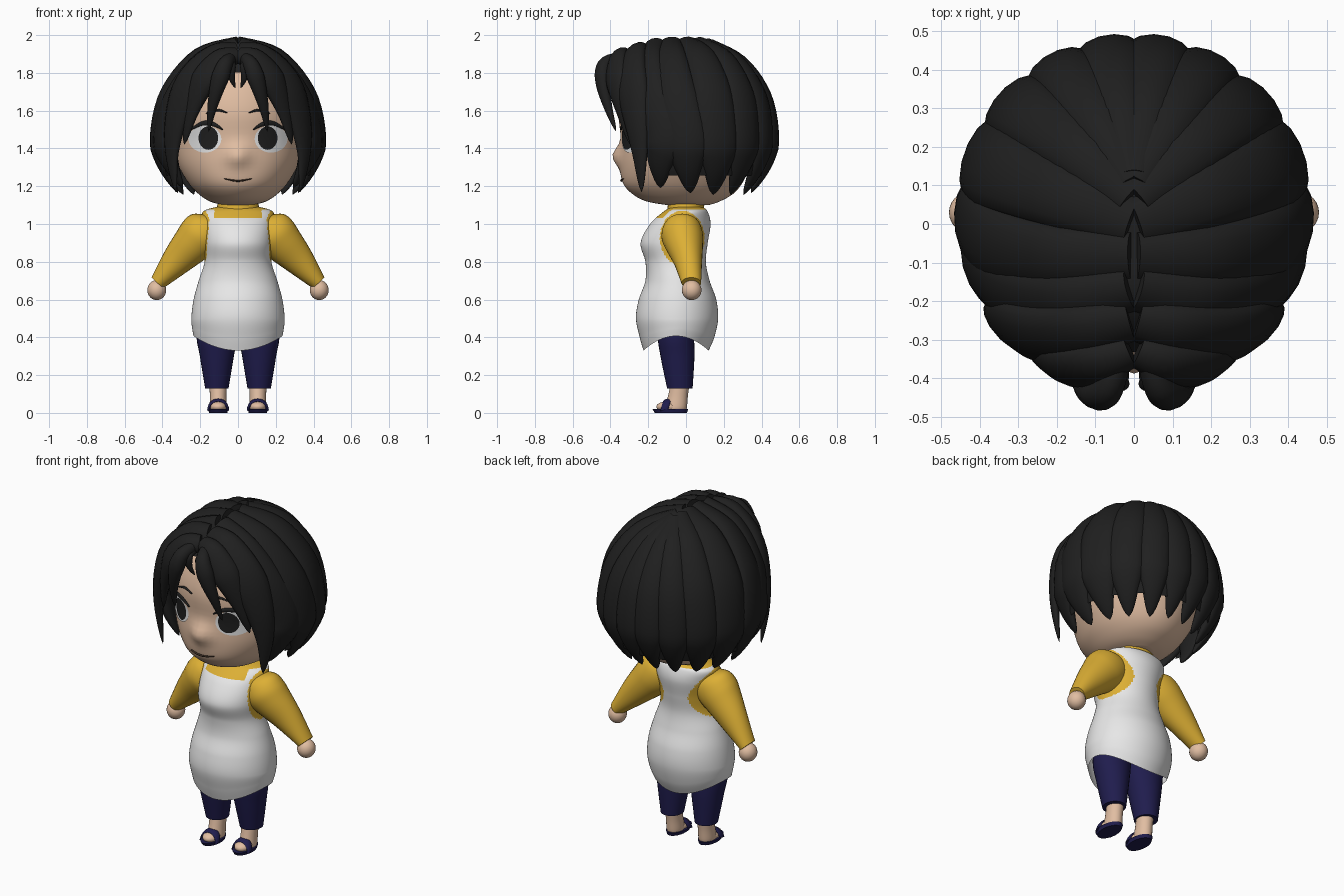
import bpy, bmesh, math
from mathutils import Vector as V
from mathutils.bvhtree import BVHTree

if "Cube" in bpy.data.objects:
    bpy.data.objects.remove(bpy.data.objects["Cube"])

def material(name, r, g, b):
    m = bpy.data.materials.new(name)
    m.diffuse_color = (r, g, b, 1)
    m.use_nodes = True
    m.node_tree.nodes["Principled BSDF"].inputs["Base Color"].default_value = m.diffuse_color
    return m

HAIR = material("hair_black", .014, .014, .014)
SKIN = material("skin", .75, .51, .36)
WHITE = material("apron_white", .8, .8, .8)
YELLOW = material("shirt_yellow", .72, .43, .035)
NAVY = material("navy", .014, .012, .075)
DARK = material("mouth_brown", .05, .03, .02)

def finish(name, bm, mats, rule=None):
    bmesh.ops.recalc_face_normals(bm, faces=bm.faces)
    if rule:
        for f in bm.faces:
            f.material_index = rule(f.calc_center_median())
    me = bpy.data.meshes.new(name)
    bm.to_mesh(me)
    bm.free()
    for m in mats:
        me.materials.append(m)
    me.shade_smooth()
    me.set_sharp_from_angle(angle=math.radians(55))
    ob = bpy.data.objects.new(name, me)
    bpy.context.collection.objects.link(ob)
    return ob

def smooth(rows, k):
    """Catmull-Rom interpolation of tuples."""
    out = []
    for i in range(len(rows) - 1):
        p = [rows[max(0, min(len(rows) - 1, i + j))] for j in (-1, 0, 1, 2)]
        for t in [s / k for s in range(k)]:
            out.append(tuple(.5 * (2*b + (c-a)*t + (2*a-5*b+4*c-d)*t*t + (3*b-a-3*c+d)*t**3)
                             for a, b, c, d in zip(*p)))
    return out + [tuple(rows[-1])]

def skin(name, sections, mats, n=20, caps=True, rule=None, warp=None):
    """Skin a tube over elliptical sections (centre, half axis a, half axis b)."""
    bm = bmesh.new()
    rings = []
    for c, a, b in sections:
        pts = [c + a*math.cos(2*math.pi*i/n) + b*math.sin(2*math.pi*i/n) for i in range(n)]
        rings.append([bm.verts.new(warp(p) if warp else p) for p in pts])
    for r0, r1 in zip(rings, rings[1:]):
        for i in range(n):
            bm.faces.new((r0[i], r0[(i+1) % n], r1[(i+1) % n], r1[i]))
    if caps:
        bm.faces.new(rings[0])
        bm.faces.new(rings[-1])
    return finish(name, bm, mats, rule)

def loft(name, rows, mats, k=5, x=0, **kw):
    """Upright body from rows (z, half width, front y, back y)."""
    secs = [(V((x, (f+b)/2, z)), V((w, 0, 0)), V((0, (b-f)/2, 0))) for z, w, f, b in smooth(rows, k)]
    return skin(name, secs, mats, **kw)

def ball(name, c, r, mat):
    bm = bmesh.new()
    bmesh.ops.create_uvsphere(bm, u_segments=24, v_segments=16, radius=1)
    for v in bm.verts:
        v.co = V([c[i] + v.co[i]*r[i] for i in range(3)])
    return finish(name, bm, [mat])

# Head, with the nose pulled out of its surface
def nose(p):
    d = (p.x/.06)**2 + ((p.z-1.36)/.055)**2
    return p + V((0, -.042*math.exp(-d), 0)) if p.y < 0 else p

head = loft("head", [(1.10, .08, -.10, .12), (1.12, .15, -.21, .18), (1.16, .21, -.285, .25),
                     (1.22, .265, -.335, .30), (1.32, .32, -.348, .34), (1.45, .35, -.345, .38),
                     (1.6, .36, -.355, .39), (1.75, .33, -.31, .36), (1.85, .25, -.22, .28),
                     (1.92, .10, -.09, .12)], [SKIN], n=72, warp=nose)
tree = BVHTree.FromPolygons([v.co for v in head.data.vertices],
                            [p.vertices for p in head.data.polygons])

def on_face(x, z, off):
    hit = tree.ray_cast(V((x, -1, z)), V((0, 1, 0)))[0]
    return V((x, hit.y - off, z))

def disc(name, cx, cz, rx, rz, off, mat, n=28):
    """Thin, slightly domed oval plate following the face."""
    bm = bmesh.new()
    rings = [[bm.verts.new(on_face(cx + rx*r/4*math.cos(2*math.pi*i/n),
                                   cz + rz*r/4*math.sin(2*math.pi*i/n), off))
              for i in range(n)] for r in (1, 2, 3, 4)]
    bm.faces.new(rings[0])
    for a, b in zip(rings, rings[1:]):
        for i in range(n):
            bm.faces.new((a[i], b[i], b[(i+1) % n], a[(i+1) % n]))
    ob = finish(name, bm, [mat])
    if sum(p.normal.y for p in ob.data.polygons) > 0:
        ob.data.flip_normals()

def stroke(name, xz, r, mat):
    """Tapered line drawn on the face."""
    pts = smooth(xz, 6)
    secs = []
    for i, (x, z) in enumerate(pts):
        w = r * (.25 + .75*math.sin(math.pi * i/(len(pts)-1)))
        secs.append((on_face(x, z, .005), V((0, 0, w)), V((0, .006, 0))))
    skin(name, secs, [mat], n=8)

# Eyes, lashes, brows, mouth
for s in (-1, 1):
    disc("eye_white", s*.175, 1.45, .087, .072, .005, WHITE)
    disc("pupil", s*.157, 1.455, .052, .062, .009, HAIR)
    stroke("lashes", [(s*.08, 1.50), (s*.13, 1.528), (s*.19, 1.532), (s*.26, 1.495)], .013, HAIR)
    stroke("eyebrow", [(s*.055, 1.588), (s*.11, 1.603), (s*.17, 1.585)], .007, HAIR)
stroke("mouth", [(-.075, 1.24), (0, 1.228), (.075, 1.24)], .005, DARK)

# Hair shell: an ellipsoid, fuller above the forehead
C, R = V((0, .03, 1.47)), V((.46, .46, .53))

def shell(d, k=.9):
    p = V([C[i] + R[i]*d[i]*k for i in range(3)])
    p.z += .42 * max(0, -p.y - .05) * max(0, (p.z - 1.5)/.4)
    return p

bm = bmesh.new()
bmesh.ops.create_uvsphere(bm, u_segments=40, v_segments=28, radius=1)
for v in bm.verts:
    v.co = shell(v.co, .93)
gone = [f for f in bm.faces for m in [f.calc_center_median()]
        if m.z < 1.25 or (m.y < -.08 and m.z < 1.80)]
bmesh.ops.delete(bm, geom=gone, context='FACES')
finish("hair_cap", bm, [HAIR])

def lock(name, path, w, h, taper=.32):
    """Leaf-shaped hair lock along a path, flat side against the head."""
    pts = [V(p) for p in smooth(path, 5)]
    n, secs = len(pts) - 1, []
    for i, p in enumerate(pts):
        t = i / n
        along = (pts[min(n, i+1)] - pts[max(0, i-1)]).normalized()
        out = V([(p[j]-C[j]) / R[j]**2 for j in range(3)])
        out = (out - along*out.dot(along)).normalized()
        end = min(1, (1-t)/taper)**.8 + .01
        grow = .6 + .4*min(1, t/.45)
        secs.append((p, along.cross(out)*w*grow*end, out*h*end*(.75 + .25*grow)))
    skin(name, secs, [HAIR], n=14)

# Side and back locks: (root y, outline x, outline y, tip y, tip z, half width)
LOCKS = [(.13, .07, .48, .48, 1.13, .088), (.11, .21, .43, .43, 1.12, .09),
         (.07, .34, .33, .33, 1.12, .10), (.0, .43, .18, .2, 1.12, .112),
         (-.10, .46, .0, .02, 1.13, .112), (-.19, .42, -.13, -.21, 1.16, .105)]
for s in (-1, 1):
    for ry, ox, oy, ty, tz, w in LOCKS:
        d0 = V((s*.01, (ry - C.y) / R.y, 0))
        d0.z = math.sqrt(1 - d0.length_squared)
        d1 = V((s*ox, oy - C.y, 0)).normalized()
        lat = (tz - C.z) / R.z
        d2 = V((s*ox, ty - C.y, 0)).normalized()*math.sqrt(1 - lat*lat) + V((0, 0, lat))
        dirs = [d0.slerp(d1, t) for t in (0, .33, .67, 1)] + [d1.slerp(d2, .5), d2]
        lock("hair_lock", [shell(d) for d in dirs], w, .052)
    # Front locks and fringe
    lock("front_lock", [(s*.01, -.25, 1.91), (s*.12, -.275, 1.89), (s*.24, -.285, 1.77),
                        (s*.32, -.265, 1.58), (s*.35, -.245, 1.38), (s*.33, -.235, 1.17)], .10, .05, .5)
    lock("parting_lock", [(s*.01, -.33, 1.89), (s*.09, -.36, 1.87), (s*.18, -.365, 1.76),
                          (s*.245, -.335, 1.60), (s*.285, -.295, 1.42)], .078, .045, .5)
    lock("fringe_lock", [(s*.04, -.36, 1.87), (s*.07, -.43, 1.84), (s*.105, -.44, 1.74),
                         (s*.138, -.41, 1.61), (s*.155, -.37, 1.49)], .05, .042, .6)
    lock("small_fringe", [(s*.03, -.36, 1.86), (s*.04, -.41, 1.84), (s*.035, -.41, 1.78),
                          (s*.015, -.385, 1.72)], .03, .022, .6)

# Apron body with shirt showing at the armholes and neckline
def shirt_rule(p):
    arm = abs(p.x) > .08 and ((p.y+.02)/.118)**2 + ((p.z-.925)/.145)**2 < 1
    neck = (p.z > 1.03 and abs(p.x) < .125 and p.y < .03) or p.z > 1.078
    return 1 if arm or neck else 0

def hem(p):
    k = max(0, (.5 - p.z) / .17)
    return V((p.x, p.y, p.z + .08*k*(p.x/.24)**2))

loft("apron", [(1.09, .115, -.08, .09), (1.065, .185, -.12, .115), (1.0, .187, -.19, .13),
               (.9, .18, -.24, .115), (.8, .177, -.215, .105), (.7, .208, -.215, .125),
               (.6, .235, -.25, .16), (.5, .247, -.265, .17), (.40, .243, -.245, .15),
               (.33, .235, -.225, .12)], [WHITE, YELLOW], k=12, n=128, caps=False,
     rule=shirt_rule, warp=hem)
loft("collar", [(1.02, .13, -.12, .10), (1.07, .115, -.10, .095), (1.13, .105, -.095, .10)],
     [YELLOW], n=32)

for s in (-1, 1):
    # Sleeve and hand
    nrm = V((s*.73, 0, .68))
    arm = [(.11, -.02, 1.0, .07, .08), (.155, -.02, .975, .115, .10), (.20, -.02, .935, .12, .11),
           (.25, -.01, .885, .105, .10), (.33, .01, .80, .08, .075), (.427, .028, .688, .042, .052)]
    skin("sleeve", [(V((s*x, y, z)), nrm*a, V((0, b, 0))) for x, y, z, a, b in smooth(arm, 5)],
         [YELLOW], n=28)
    ball("hand", (s*.43, .03, .65), (.05, .052, .053), SKIN)
    # Trouser leg, ankle, foot
    loft("trouser_leg", [(.62, .09, -.14, .07), (.42, .108, -.15, .045), (.3, .09, -.135, .045),
                         (.13, .062, -.10, .035)], [NAVY], x=s*.112, n=28)
    loft("ankle", [(.16, .047, -.08, .02), (.09, .044, -.095, .01), (.03, .045, -.11, .005),
                   (.015, .04, -.11, 0)], [SKIN], x=s*.105, n=24)
    ball("foot", (s*.105, -.095, .032), (.046, .062, .03), SKIN)
    # Sandal sole and strap
    loft("sandal_sole", [(.0, .048, -.165, .005), (.02, .054, -.178, .012)], [NAVY],
         x=s*.105, k=1, n=28)
    arc = [math.pi*i/14 for i in range(15)]
    skin("sandal_strap", [(V((s*.105 + .05*math.cos(a), -.115 + .015*math.sin(a), .015 + .052*math.sin(a))),
                           V((math.cos(a), 0, math.sin(a)))*.008, V((0, .022, .006))) for a in arc],
         [NAVY], n=12)
